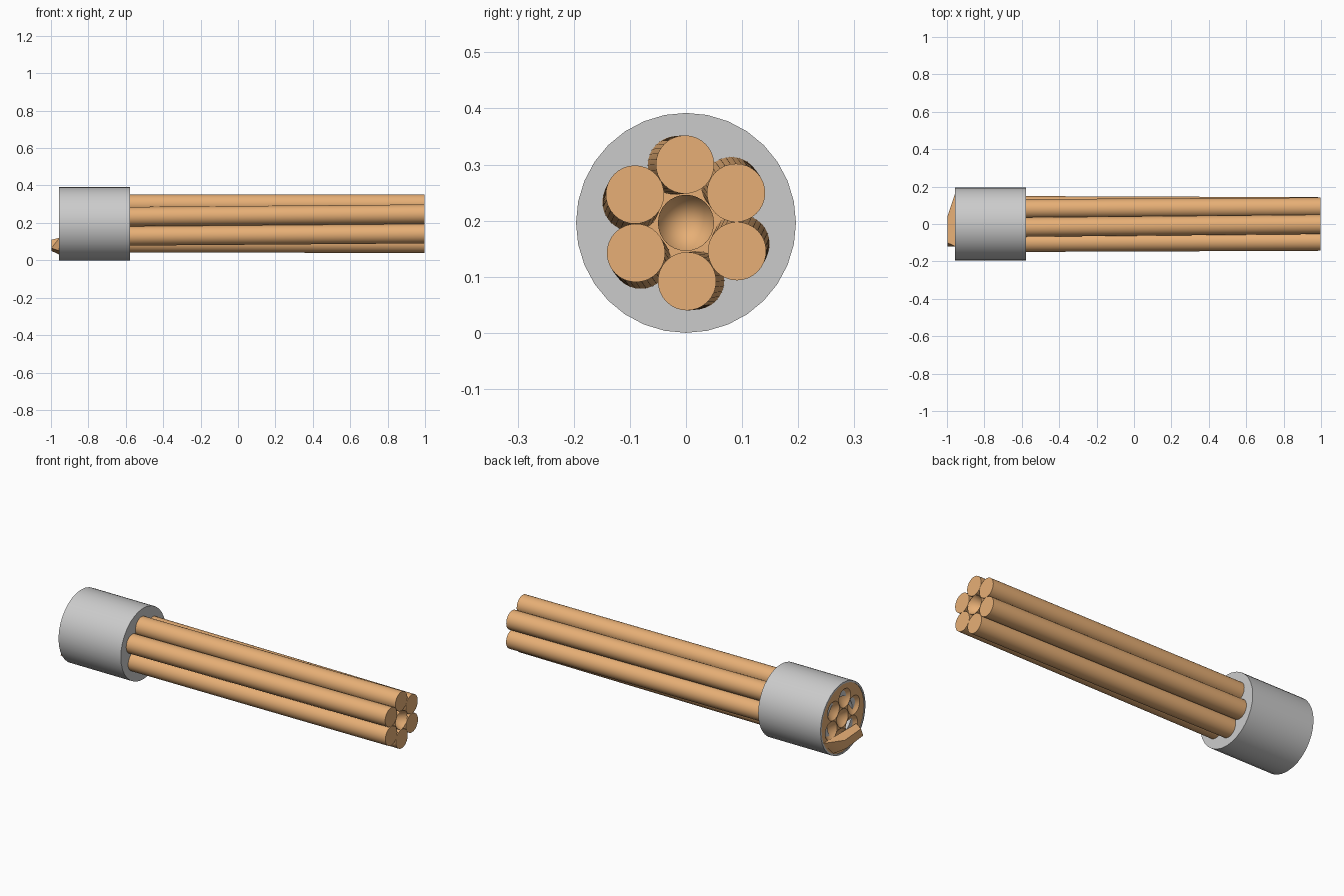
import bpy, bmesh
from math import sin, cos, pi, radians

if "Cube" in bpy.data.objects:
    bpy.data.objects.remove(bpy.data.objects["Cube"])

CZ = 0.196           # height of the cable axis
BACK, FRONT = -0.957, 0.995
RING, WIRE = 0.104, 0.052

copper = bpy.data.materials.new("copper")
copper.diffuse_color = (0.80, 0.43, 0.18, 1)
copper.use_nodes = True
copper.node_tree.nodes["Principled BSDF"].inputs["Base Color"].default_value = copper.diffuse_color


def finish(name, bm, mat=None, normals=True):
    if normals:
        bmesh.ops.recalc_face_normals(bm, faces=bm.faces)
    me = bpy.data.meshes.new(name)
    bm.to_mesh(me)
    bm.free()
    ob = bpy.data.objects.new(name, me)
    bpy.context.collection.objects.link(ob)
    if mat:
        me.materials.append(mat)
    bpy.context.view_layer.objects.active = ob
    ob.select_set(True)
    bpy.ops.object.shade_smooth_by_angle(angle=radians(35))
    ob.select_set(False)
    return ob


def loft(name, rings, sides, mat=None, closed=False, tips=(None, None)):
    """rings: (x, y, z, radius); tips: x of the end-cap centre points"""
    bm = bmesh.new()
    loops = [[bm.verts.new((x, y + r * cos(2 * pi * i / sides), z + r * sin(2 * pi * i / sides)))
              for i in range(sides)] for x, y, z, r in rings]
    pairs = list(zip(loops, loops[1:]))
    if closed:
        pairs.append((loops[-1], loops[0]))
    for a, b in pairs:
        for i in range(sides):
            j = (i + 1) % sides
            bm.faces.new((a[i], a[j], b[j], b[i]))
    for tip, loop, ring in zip(tips, (loops[0], loops[-1]), (rings[0], rings[-1])):
        if tip is not None:
            c = bm.verts.new((tip, ring[1], ring[2]))
            for i in range(sides):
                bm.faces.new((loop[i], loop[(i + 1) % sides], c))
    return finish(name, bm, mat)


def wire_centre(k, x):
    # slow twist along the cable
    a = pi / 2 + k * pi / 3 + radians(1) + radians(8) * (FRONT - x) / 1.58
    return RING * cos(a), CZ + RING * sin(a)


# outer wires
for k in range(6):
    xs = [BACK + (FRONT - BACK) * i / 24 for i in range(25)]
    loft(f"outer_wire_{k + 1}", [(x, *wire_centre(k, x), WIRE) for x in xs], 32,
         copper, tips=(BACK + 0.05, FRONT))

# core wire with a hollowed front end
loft("core_wire", [(BACK, 0, CZ, 0.05), (FRONT, 0, CZ, 0.05)], 32, copper,
     tips=(BACK + 0.05, FRONT - 0.1))

# crimp sleeve
loft("sleeve", [(-0.96, 0, CZ, 0.196), (-0.58, 0, CZ, 0.196),
                (-0.58, 0, CZ, 0.11), (-0.94, 0, CZ, 0.11), (-0.94, 0, CZ, 0.186),
                (-0.96, 0, CZ, 0.186)], 32, closed=True)

# copper end plate, pierced by the wires
bm = bmesh.new()
circles = [(0, CZ, 0.186), (0, CZ, 0.05)] + [(*wire_centre(k, BACK), 0.0515) for k in range(6)]
edges = []
for y, z, r in circles:
    vs = [bm.verts.new((BACK, y + r * cos(2 * pi * i / 32), z + r * sin(2 * pi * i / 32)))
          for i in range(32)]
    edges += [bm.edges.new((vs[i], vs[(i + 1) % 32])) for i in range(32)]
bmesh.ops.triangle_fill(bm, edges=edges, use_beauty=True, normal=(-1, 0, 0))
finish("end_plate", bm, copper, normals=False)

# torn copper lip sticking out of the lower end
bm = bmesh.new()
for p in [(BACK, -0.11, 0.05), (BACK, 0.08, 0.03), (BACK, 0.17, 0.12), (BACK, -0.12, 0.12),
          (-1, -0.12, 0.065), (-1, 0.03, 0.05), (-1, 0.04, 0.10), (-1, -0.10, 0.11)]:
    bm.verts.new(p)
bmesh.ops.convex_hull(bm, input=bm.verts)
finish("torn_lip", bm, copper)

# put the model exactly on z = 0
for ob in bpy.data.objects:
    ob.location.x = 0.0025
